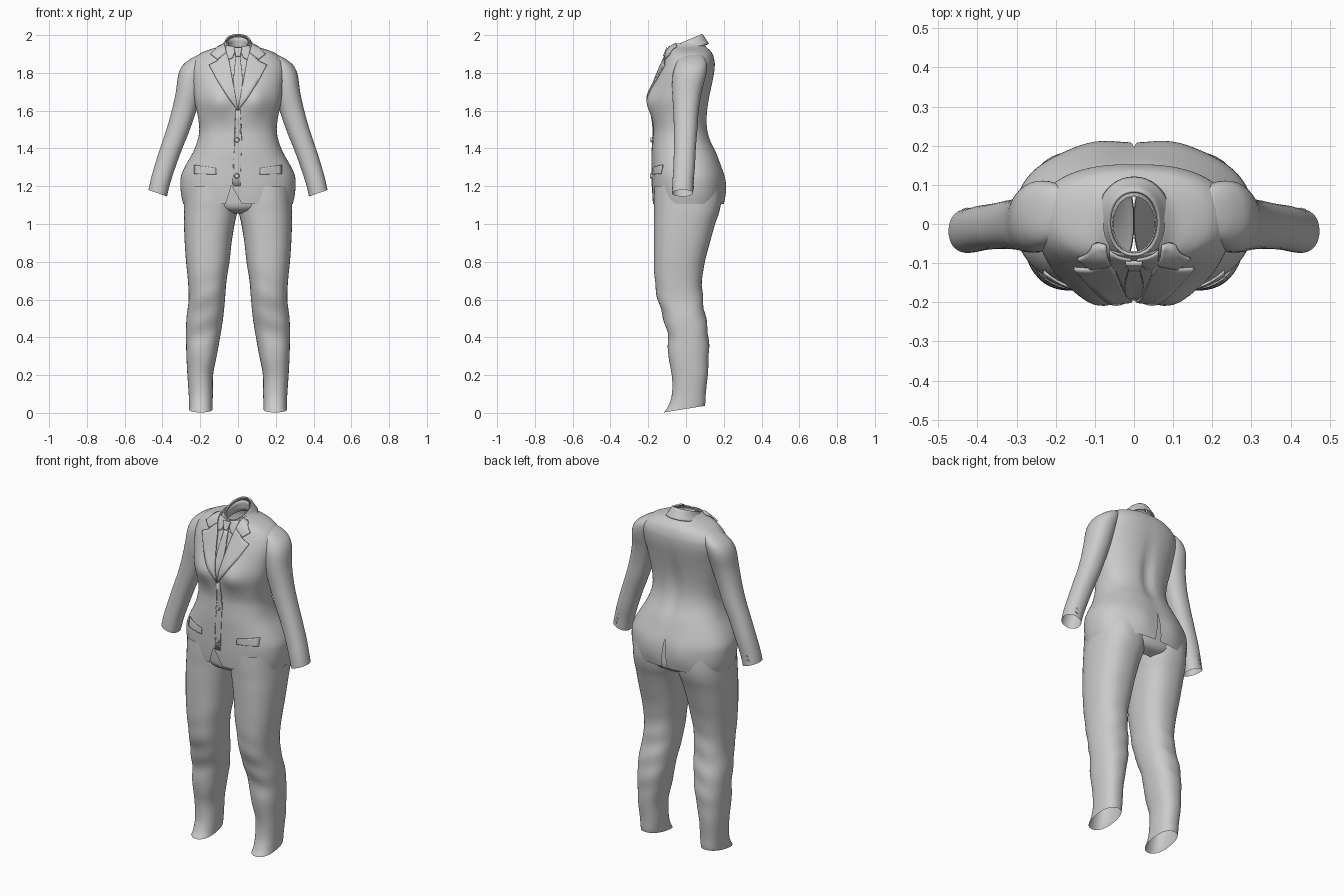
import bpy, bmesh, math
from mathutils import Vector
from mathutils.bvhtree import BVHTree

if "Cube" in bpy.data.objects:
    bpy.data.objects.remove(bpy.data.objects["Cube"])

grey = bpy.data.materials.new("light_grey_cloth")
grey.diffuse_color = (0.6, 0.6, 0.6, 1)
grey.use_nodes = True
grey.node_tree.nodes["Principled BSDF"].inputs["Base Color"].default_value = grey.diffuse_color


def finish(name, bm, mirror=False, thick=0.0):
    bmesh.ops.recalc_face_normals(bm, faces=bm.faces)
    me = bpy.data.meshes.new(name)
    bm.to_mesh(me)
    bm.free()
    ob = bpy.data.objects.new(name, me)
    bpy.context.collection.objects.link(ob)
    me.materials.append(grey)
    if thick:
        mod = ob.modifiers.new("thickness", 'SOLIDIFY')
        mod.thickness, mod.offset = thick, 0
    if mirror:
        ob.modifiers.new("mirror", 'MIRROR').use_mirror_merge = False
    bpy.ops.object.select_all(action='DESELECT')
    ob.select_set(True)
    bpy.context.view_layer.objects.active = ob
    bpy.ops.object.shade_smooth_by_angle(angle=math.radians(50))
    return ob


def smooth_rows(keys, sub):
    """Cubic interpolation of key rows along their first value (z)."""
    def slope(i):
        a, b = keys[max(i - 1, 0)], keys[min(i + 1, len(keys) - 1)]
        return [(q - p) / (b[0] - a[0]) for p, q in zip(a, b)]
    rows = []
    for i in range(len(keys) - 1):
        a, b, ma, mb = keys[i], keys[i + 1], slope(i), slope(i + 1)
        h = b[0] - a[0]
        for k in range(sub):
            t = k / sub
            h1, h2 = 2*t**3 - 3*t*t + 1, t**3 - 2*t*t + t
            h3, h4 = 3*t*t - 2*t**3, t**3 - t*t
            rows.append([a[0] + h*t] + [h1*a[j] + h2*h*ma[j] + h3*b[j] + h4*h*mb[j]
                                        for j in range(1, len(a))])
    return rows + [list(keys[-1])]


def loft(keys, n=40, sub=4, power=2.3, axis=0, shape=None):
    """Rows are z, centre x, centre y, radius x, radius y, tilt along axis."""
    bm = bmesh.new()
    rings = []
    for z, cx, cy, rx, ry, tilt in smooth_rows(keys, sub):
        ring = []
        for i in range(n):
            a = 2 * math.pi * i / n
            c, s = math.cos(a), math.sin(a)
            dx = rx * math.copysign(abs(c) ** (2 / power), c)
            dy = ry * math.copysign(abs(s) ** (2 / power), s)
            p = Vector((cx + dx, cy + dy, z + tilt * (dx, dy)[axis]))
            ring.append(bm.verts.new(shape(p, s) if shape else p))
        rings.append(ring)
    for r, q in zip(rings, rings[1:]):
        for i in range(n):
            j = (i + 1) % n
            bm.faces.new((r[i], r[j], q[j], q[i]))
    return bm


def bump(x, z, x0, z0, wx, wz):
    return math.exp(-((x - x0) / wx) ** 2 - ((z - z0) / wz) ** 2)


def body(p, s):
    """Bust, spine groove and shoulder blades."""
    if s < 0:
        p.y -= 0.03 * -s * bump(abs(p.x), p.z, 0.10, 1.65, 0.07, 0.08)
    else:
        p.y -= 0.016 * s * bump(p.x, p.z, 0, 1.55, 0.035, 0.17)
        p.y += 0.010 * s * bump(abs(p.x), p.z, 0.1, 1.2, 0.07, 0.08)
    return p


# Jacket body: z, half width, front y, back y
profile = [(1.105, .290, -.175, .200), (1.15, .300, -.178, .206), (1.21, .305, -.180, .206),
           (1.26, .300, -.180, .200), (1.32, .272, -.180, .182), (1.38, .238, -.180, .160),
           (1.44, .215, -.176, .132), (1.50, .205, -.173, .116), (1.57, .213, -.180, .113),
           (1.65, .230, -.188, .122), (1.72, .240, -.175, .135), (1.80, .250, -.148, .150),
           (1.85, .244, -.126, .153), (1.88, .226, -.113, .148), (1.905, .196, -.103, .138),
           (1.922, .155, -.096, .124), (1.937, .108, -.090, .108), (1.955, .078, -.080, .095)]
keys = [(z, 0, (f + b) / 2, w, (b - f) / 2, 0) for z, w, f, b in profile]
jacket = loft(keys, 96, 4, 2.4, shape=body)
bmesh.ops.recalc_face_normals(jacket, faces=jacket.faces)
tree = BVHTree.FromBMesh(jacket)


def cut_wedge(bm, apex, left, right, side):
    """Remove a triangular opening (x, z points) from the front or back."""
    lines = []
    for end in (left, right):
        d = Vector((end[0] - apex[0], 0, end[1] - apex[1]))
        nrm = Vector((d.z, 0, -d.x)).normalized()
        other = right if end is left else left
        co = Vector((apex[0], 0, apex[1]))
        if nrm.dot(Vector((other[0], 0, other[1])) - co) < 0:
            nrm = -nrm
        lines.append((co, nrm))
        lo, hi = sorted((apex[1], end[1]))
        fs = [f for f in bm.faces if f.calc_center_median().y * side > 0
              and lo - .03 < f.calc_center_median().z < hi + .03]
        geom = fs + list({e for f in fs for e in f.edges}) + list({v for f in fs for v in f.verts})
        bmesh.ops.bisect_plane(bm, geom=geom, plane_co=co, plane_no=nrm, dist=1e-5)
    dead = [f for f in bm.faces if f.calc_center_median().y * side > 0
            and all((f.calc_center_median() - co).dot(nrm) > 0 for co, nrm in lines)]
    bmesh.ops.delete(bm, geom=dead, context='FACES')


cut_wedge(jacket, (0, 1.6), (-.06, 1.94), (.06, 1.94), -1)
cut_wedge(jacket, (-.035, 1.205), (-.07, 1.09), (.03, 1.09), -1)
cut_wedge(jacket, (0, 1.28), (-.02, 1.09), (.02, 1.09), 1)
finish("jacket_body", jacket)


def on_front(x, z, lift):
    hit, nrm, _, _ = tree.ray_cast(Vector((x, -1, z)), Vector((0, 1, 0)))
    if hit is None:
        hit, nrm, _, _ = tree.find_nearest(Vector((x, -.08, z)))
    return hit + nrm * lift


def plate(name, outline, lift, thick=0.007, mirror=False):
    """Cloth piece cut to an x, z outline and laid on the jacket front."""
    bm = bmesh.new()
    f = bm.faces.new([bm.verts.new((x, 0, z)) for x, z in outline])
    bmesh.ops.triangulate(bm, faces=[f])
    bmesh.ops.subdivide_edges(bm, edges=bm.edges[:], cuts=6, use_grid_fill=True)
    for v in bm.verts:
        v.co = on_front(v.co.x, v.co.z, lift)
    finish(name, bm, mirror, thick)


# Shirt, tie and lapels
plate("shirt_front", [(0, 1.585), (.07, 1.88), (.075, 1.94), (-.075, 1.94), (-.07, 1.88)], -.012, .003)
plate("shirt_collar_point", [(.006, 1.935), (.028, 1.88), (.058, 1.865), (.062, 1.945)], .000, .006, True)
plate("tie_blade", [(0, 1.60), (.022, 1.70), (.024, 1.78), (.011, 1.895), (-.011, 1.895),
                    (-.024, 1.78), (-.022, 1.70)], -.003, .008)
plate("tie_knot", [(-.012, 1.885), (.012, 1.885), (.021, 1.93), (-.021, 1.93)], .006, .012)
plate("lapel", [(.001, 1.60), (.05, 1.665), (.105, 1.75), (.152, 1.84), (.108, 1.862),
                (.062, 1.91), (.046, 1.86)], .004, .008, True)
plate("collar_leaf", [(.060, 1.905), (.108, 1.868), (.142, 1.895), (.105, 1.932), (.07, 1.95)],
      .006, .009, True)
plate("front_overlap", [(-.012, 1.605), (.012, 1.605), (.02, 1.45), (.012, 1.2), (-.028, 1.2),
                        (-.018, 1.4)], .001, .004)
plate("pocket_flap", [(.115, 1.295), (.115, 1.262), (.228, 1.265), (.228, 1.312)], .004, .006, True)

# Neck collar, rising to the back
finish("neck_collar", loft([(1.925, 0, .010, .092, .108, .25), (1.945, 0, .006, .077, .096, .33),
                            (1.962, 0, .005, .067, .085, .40), (1.969, 0, .002, .062, .080, .42)],
                           40, 3, 2.1, 1), thick=.008)
finish("shirt_neckband", loft([(1.90, 0, .002, .060, .078, .3), (1.962, 0, 0, .054, .072, .4)],
                              40, 3, 2.1, 1), thick=.004)

# Sleeves
sleeve = [(1.163, .425, -.018, .049, .056, .35), (1.22, .412, -.016, .050, .056, .3),
          (1.30, .388, -.010, .053, .057, .2), (1.40, .354, -.006, .056, .058, .15),
          (1.50, .317, -.002, .060, .062, .1), (1.60, .286, .000, .064, .067, .05),
          (1.70, .261, .005, .068, .078, 0), (1.79, .246, .018, .070, .088, 0),
          (1.845, .228, .028, .066, .082, -.1), (1.88, .208, .032, .050, .064, -.2),
          (1.897, .193, .034, .025, .035, -.2), (1.902, .188, .034, .002, .004, -.2)]
finish("sleeve", loft(sleeve, 36, 4, 2.2), mirror=True)


# Trousers
def folds(p, s):
    """Soft creases behind the knee and above the hem."""
    p.y += 0.004 * s * math.sin(p.z * 48 + p.x * 18) * math.exp(-((p.z - .5) / .2) ** 2)
    return p


leg = [(.02, .197, -.008, .062, .108, .16), (.045, .197, .004, .062, .099, .12),
       (.10, .197, .015, .064, .090, .05),
       (.20, .200, .020, .068, .095, 0), (.30, .193, .013, .080, .107, 0),
       (.40, .185, .012, .090, .108, 0), (.50, .176, -.007, .097, .112, 0),
       (.60, .165, -.030, .096, .120, 0), (.70, .163, -.040, .102, .125, 0),
       (.80, .160, -.035, .115, .135, 0), (.90, .158, -.022, .124, .148, 0),
       (1.0, .152, -.008, .134, .162, 0), (1.06, .146, .003, .141, .172, 0),
       (1.12, .142, .008, .143, .178, 0), (1.2, .142, .008, .140, .175, 0)]
finish("trouser_leg", loft(leg, 44, 4, 2.35, 1, folds), mirror=True)
finish("trouser_seat", loft([(1.055, 0, .01, .06, .10, 0), (1.075, 0, .01, .15, .155, 0),
                             (1.12, 0, .01, .24, .172, 0), (1.29, 0, .0, .255, .168, 0)],
                            48, 4, 2.4))


# Buttons
def button(name, loc, r, direction, mirror=False):
    bm = bmesh.new()
    bmesh.ops.create_cone(bm, cap_ends=True, segments=16, radius1=r, radius2=r * .75, depth=r * .7)
    rot = Vector(direction).to_track_quat('Z', 'Y').to_matrix()
    for v in bm.verts:
        v.co = rot @ v.co + Vector(loc)
    finish(name, bm, mirror)


for i, z in enumerate((1.445, 1.255)):
    button("front_button_%d" % (i + 1), on_front(-.006, z, .006), .015, (0, -1, 0))
for i in range(3):
    button("cuff_button_%d" % (i + 1), (.432 - .006 * i, .037, 1.195 + .024 * i), .009, (.3, 1, 0), True)
